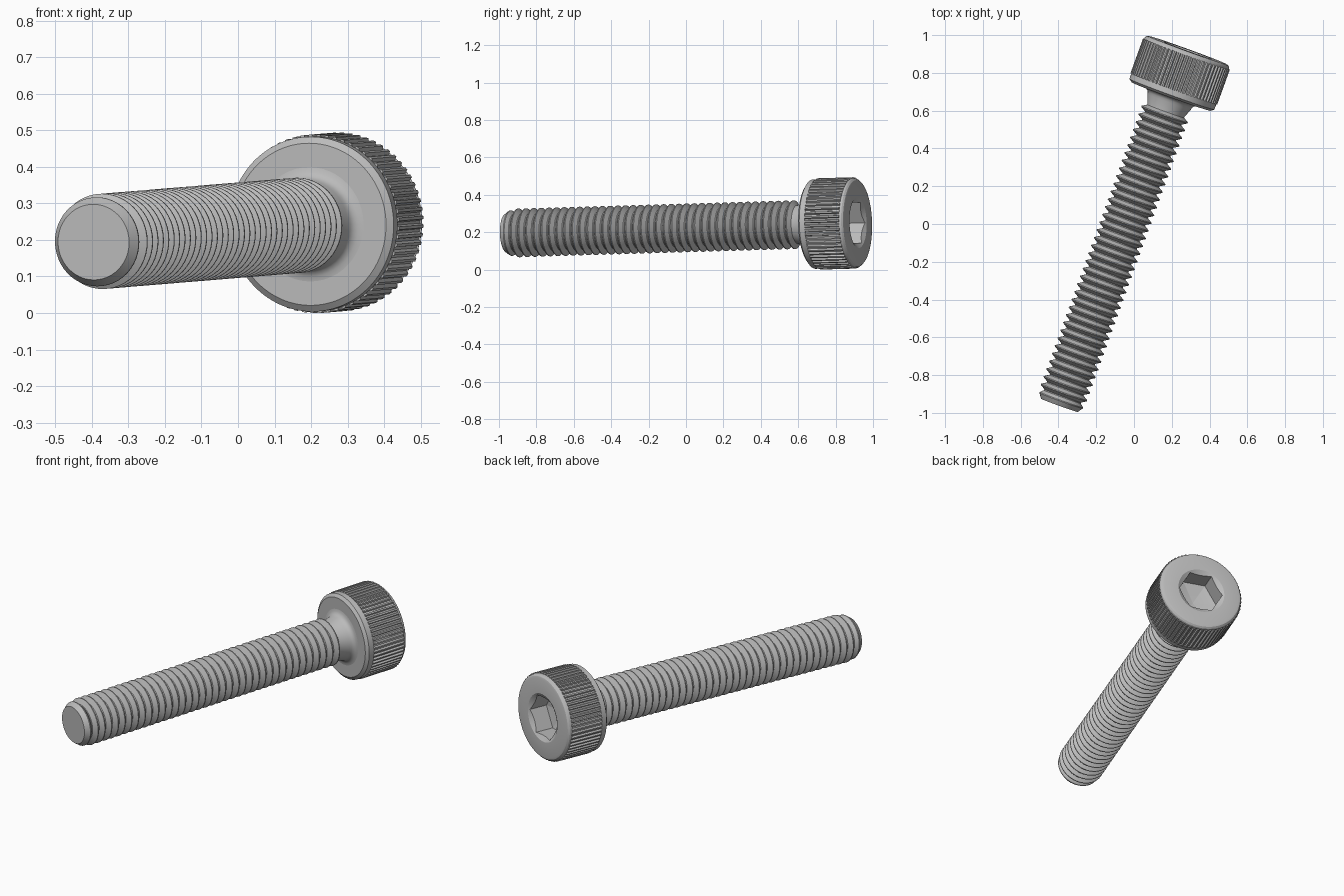
import bpy, bmesh, math
from mathutils import Vector, Matrix

cube = bpy.data.objects.get("Cube")
if cube:
    bpy.data.objects.remove(cube)

steel = bpy.data.materials.new("steel grey")
GREY = (0.5, 0.5, 0.5, 1)
steel.diffuse_color = GREY
steel.use_nodes = True
steel.node_tree.nodes["Principled BSDF"].inputs["Base Color"].default_value = GREY

# Screw axis, from the centre of the tip to the centre of the head top
TIP = Vector((-0.395, -0.96, 0.194))
TOP = Vector((0.285, 0.92, 0.25))
AXIS = (TOP - TIP).normalized()
LENGTH = (TOP - TIP).length
POSE = Matrix.Translation(TIP) @ AXIS.to_track_quat('Z', 'Y').to_matrix().to_4x4()

MM = LENGTH / 23            # 20 long shaft plus 3 high head
SHAFT = 20 * MM
PITCH = 0.5 * MM
R_MAJOR, R_MINOR = 1.5 * MM, 1.19 * MM
R_HEAD = 2.75 * MM


def lathe(name, rings, sides, cap_start, cap_end):
    """Skin rings; each ring maps an angle to (radius, height)."""
    bm = bmesh.new()
    loops = []
    for ring in rings:
        loop = []
        for i in range(sides):
            a = math.tau * i / sides
            r, h = ring(a)
            loop.append(bm.verts.new((r * math.cos(a), r * math.sin(a), h)))
        loops.append(loop)
    for lo, hi in zip(loops, loops[1:]):
        for i in range(sides):
            j = (i + 1) % sides
            bm.faces.new((lo[i], lo[j], hi[j], hi[i]))
    if cap_start:
        bm.faces.new(loops[0][::-1])
    if cap_end:
        bm.faces.new(loops[-1])
    mesh = bpy.data.meshes.new(name)
    bm.to_mesh(mesh)
    bm.free()
    mesh.materials.append(steel)
    obj = bpy.data.objects.new(name, mesh)
    bpy.context.collection.objects.link(obj)
    obj.matrix_world = POSE
    bpy.ops.object.select_all(action='DESELECT')
    obj.select_set(True)
    bpy.context.view_layer.objects.active = obj
    bpy.ops.object.shade_smooth_by_angle(angle=math.radians(25))
    return obj


def circle(r, h):
    return lambda a: (r, h)


# Threaded shaft: chamfered tip, ridges, and a fillet flaring into the head
rings = [circle(R_MINOR, 0)]
turns = 38
for k in range(turns):
    h = 0.3 * MM + k * PITCH
    crest = R_MAJOR - (0.1 * MM if k == 0 else 0)
    rings += [circle(crest, h + 0.0 * PITCH), circle(crest, h + 0.12 * PITCH),
              circle(R_MINOR, h + 0.5 * PITCH), circle(R_MINOR, h + 0.62 * PITCH)]
for k in range(5):
    a = math.pi / 2 * k / 4
    rings.append(circle(1.8 * MM - 0.4 * MM * math.cos(a - math.pi / 2 + math.pi / 2)
                        if k else 1.4 * MM,
                        SHAFT - 0.35 * MM + 0.35 * MM * math.sin(a)))
lathe("threaded_shaft", rings, 48, True, False)

# Head: chamfered underside, knurled band, rounded rim and hex socket
KNURLS = 64
SIDES = KNURLS * 6
TOP_H = LENGTH
SOCKET_R = 1.55 * MM
FLAT = 1.25 * MM


def knurl(h):
    def ring(a):
        phase = (a * KNURLS / math.tau) % 1
        return R_HEAD + (0.06 if 0.2 < phase < 0.8 else -0.06) * MM, h
    return ring


def hexagon(a):
    step = math.pi / 3
    return FLAT / math.cos((a % step) - step / 2)


rings = [circle(1.3 * MM, SHAFT), circle(2.55 * MM, SHAFT), circle(R_HEAD, SHAFT + 0.15 * MM),
         circle(R_HEAD, SHAFT + 0.5 * MM),
         knurl(SHAFT + 0.5 * MM), knurl(TOP_H - 0.25 * MM)]
for k in range(4):
    a = math.pi / 2 * k / 3
    rings.append(circle(R_HEAD - 0.25 * MM * (1 - math.cos(a)), TOP_H - 0.25 * MM * (1 - math.sin(a))))
rings += [circle(SOCKET_R, TOP_H),
          lambda a: (hexagon(a), TOP_H - 0.6 * (SOCKET_R - hexagon(a))),
          lambda a: (hexagon(a), TOP_H - 1.3 * MM),
          circle(0.02 * MM, TOP_H - 1.6 * MM)]
lathe("socket_head", rings, SIDES, False, True)
